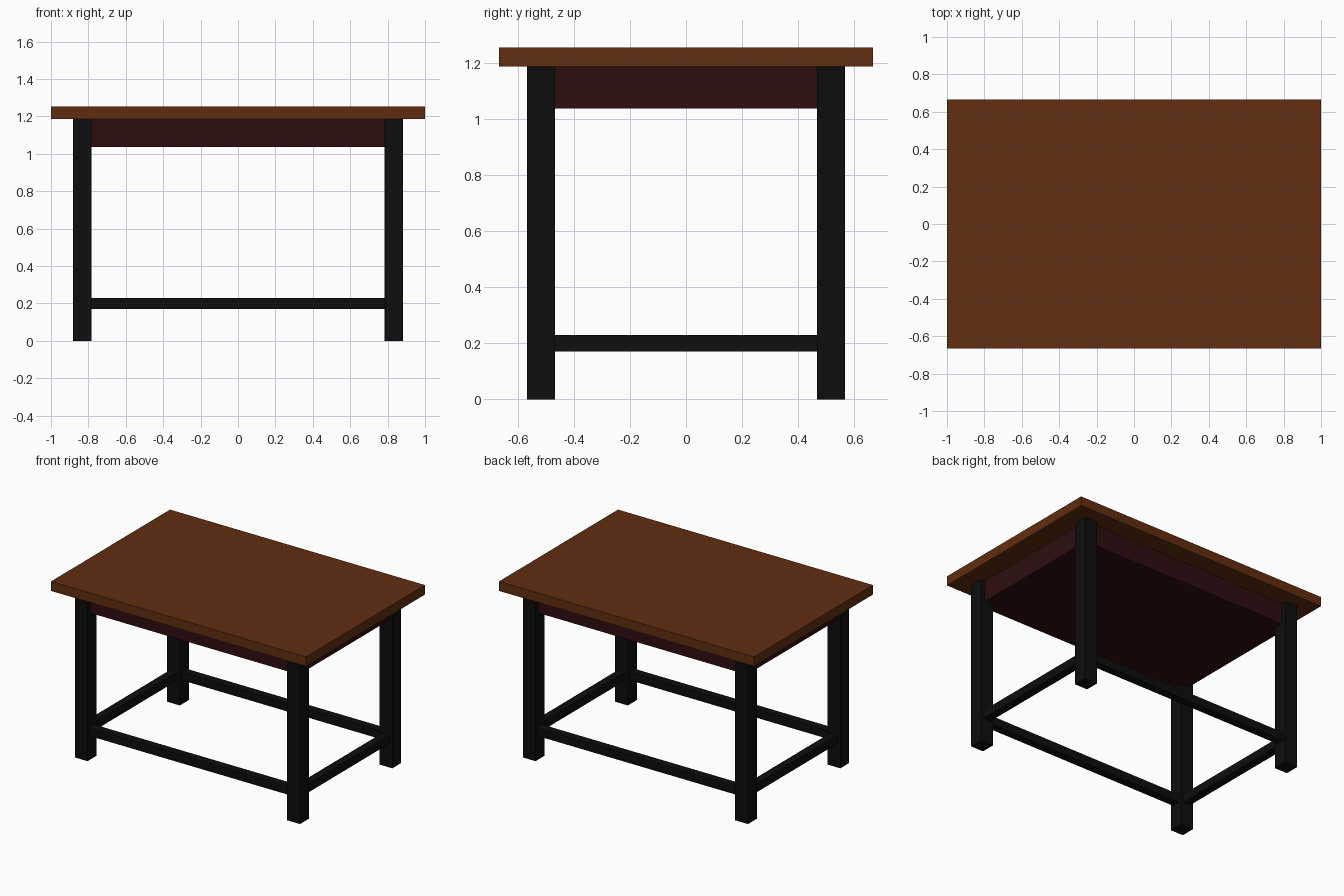
import bpy

if "Cube" in bpy.data.objects:
    bpy.data.objects.remove(bpy.data.objects["Cube"])


def material(name, rgb):
    m = bpy.data.materials.new(name)
    m.diffuse_color = (*rgb, 1.0)
    m.use_nodes = True
    m.node_tree.nodes["Principled BSDF"].inputs["Base Color"].default_value = m.diffuse_color
    return m


brown = material("brown wood", (0.12, 0.026, 0.005))
dark_red = material("dark red wood", (0.028, 0.004, 0.005))
black = material("black", (0.004, 0.004, 0.004))


def box(name, center, size, mat):
    bpy.ops.mesh.primitive_cube_add(size=1, location=center)
    ob = bpy.context.object
    ob.name = name
    ob.scale = size
    bpy.ops.object.transform_apply(location=False, rotation=False, scale=True)
    ob.data.materials.append(mat)
    return ob


LEG_X, LEG_Y, LEG_W = 0.833, 0.517, 0.1
LEG_H, TOP_T = 1.187, 0.067
APRON_H, BAR, BAR_Z = 0.15, 0.058, 0.2

# Table top and the solid apron block under it
box("table_top", (0, 0, LEG_H + TOP_T / 2), (2, 1.333, TOP_T), brown)
box("apron", (0, 0, LEG_H - APRON_H / 2), (1.7, 1.066, APRON_H), dark_red)

# Legs
for sx, side in ((-1, "left"), (1, "right")):
    for sy, end in ((-1, "front"), (1, "back")):
        box(f"{end}_{side}_leg", (sx * LEG_X, sy * LEG_Y, LEG_H / 2),
            (LEG_W, LEG_W, LEG_H), black)

# Low stretchers between the legs
for s, end, side in ((-1, "front", "left"), (1, "back", "right")):
    box(f"{end}_stretcher", (0, s * LEG_Y, BAR_Z),
        (2 * LEG_X - LEG_W, BAR, BAR), black)
    box(f"{side}_stretcher", (s * LEG_X, 0, BAR_Z),
        (BAR, 2 * LEG_Y - LEG_W, BAR), black)
